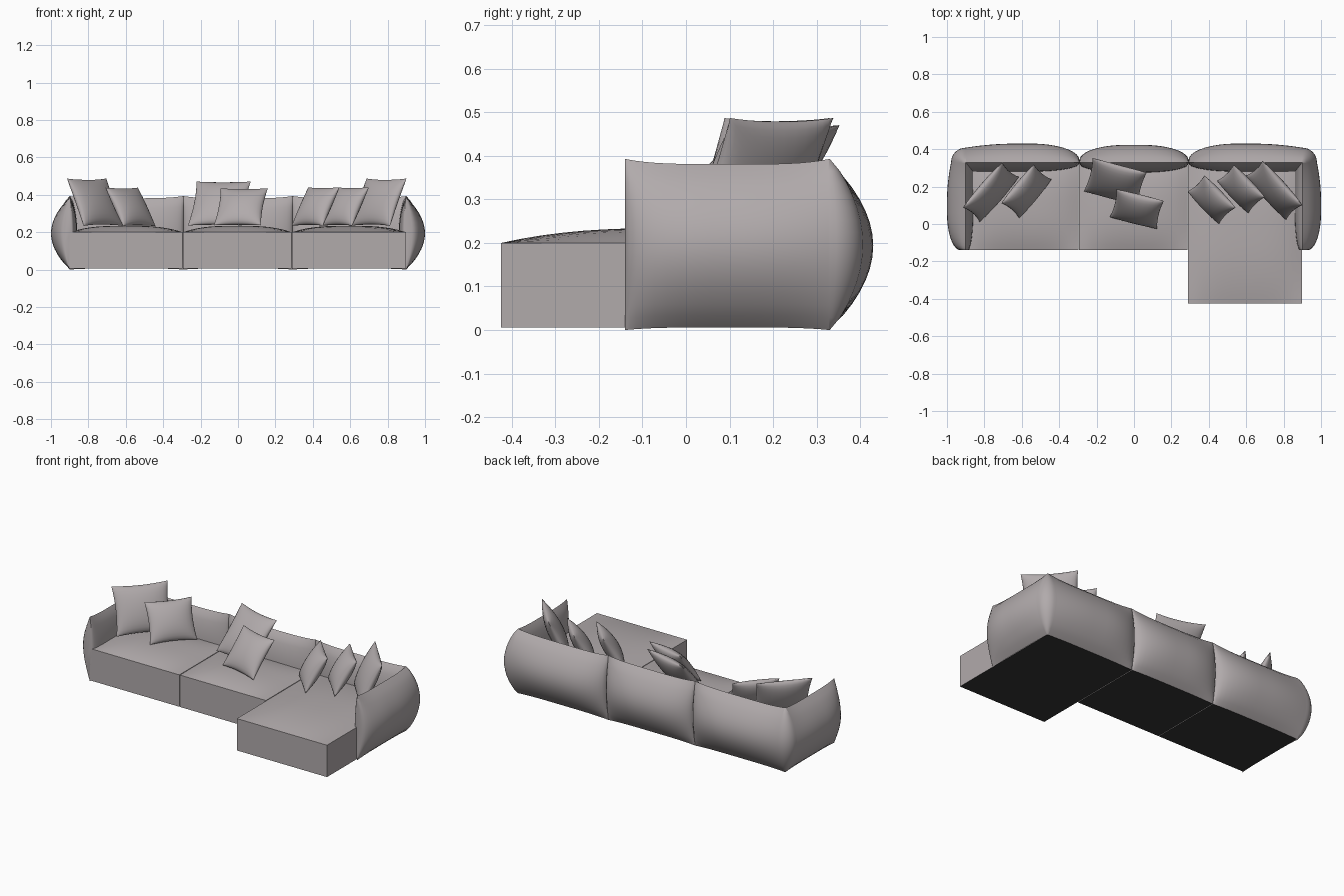
import bpy, bmesh, math
from math import radians, sin, cos, pi, sqrt
from mathutils import Vector, Matrix

if "Cube" in bpy.data.objects:
    bpy.data.objects.remove(bpy.data.objects["Cube"])


def material(name, rgb):
    m = bpy.data.materials.new(name)
    m.diffuse_color = (*rgb, 1)
    m.use_nodes = True
    m.node_tree.nodes["Principled BSDF"].inputs["Base Color"].default_value = m.diffuse_color
    return m


FABRIC = material("warm_grey_fabric", (0.44, 0.405, 0.41))
DARK = material("dark_underside", (0.035, 0.035, 0.035))


def finish(bm, name, angle=40):
    bmesh.ops.remove_doubles(bm, verts=bm.verts, dist=0.0003)
    bmesh.ops.recalc_face_normals(bm, faces=bm.faces)
    me = bpy.data.meshes.new(name)
    bm.to_mesh(me)
    bm.free()
    ob = bpy.data.objects.new(name, me)
    bpy.context.collection.objects.link(ob)
    me.materials.append(FABRIC)
    bpy.ops.object.select_all(action='DESELECT')
    ob.select_set(True)
    bpy.context.view_layer.objects.active = ob
    bpy.ops.object.shade_smooth_by_angle(angle=radians(angle))
    return ob


# Seat block: straight sides, gently crowned top, dark underside
def seat(name, x0, x1, y0, y1):
    bm = bmesh.new()
    bmesh.ops.create_grid(bm, x_segments=16, y_segments=16, size=1)
    for v in bm.verts:
        a, b = v.co.x, v.co.y
        crown = (1 - abs(a) ** 3) * (1 - abs(b) ** 2.5)
        v.co = ((x0 + x1) / 2 + a * (x1 - x0) / 2,
                (y0 + y1) / 2 + b * (y1 - y0) / 2, 0.2 + 0.034 * crown)
    rim = [e for e in bm.edges if e.is_boundary]
    new = bmesh.ops.extrude_edge_only(bm, edges=rim)["geom"]
    for v in (g for g in new if isinstance(g, bmesh.types.BMVert)):
        v.co.z = 0.006
    bmesh.ops.contextual_create(
        bm, geom=[g for g in new if isinstance(g, bmesh.types.BMEdge) and g.is_boundary])
    ob = finish(bm, name, 30)
    ob.data.materials.append(DARK)
    for p in ob.data.polygons:
        if p.normal.z < -0.9:
            p.material_index = 1


# Padded backrest: lens section swept along stations (base, outward, bulge, inward, lift)
def padded_sweep(name, stations, rows=14):
    bm = bmesh.new()
    rings = []
    for base, out, bulge, inward, lift in stations:
        ring = []
        for k in range(2 * rows):
            t = k / rows if k <= rows else 2 - k / rows
            f = max(0.0, sin(pi * t))
            off = out * bulge * f ** 0.8 if k <= rows else inward * f ** 0.6
            z0, z1 = 0.006 - 0.006 * lift, 0.381 + 0.012 * lift
            ring.append(bm.verts.new((base[0] + off.x, base[1] + off.y, z0 + (z1 - z0) * t)))
        rings.append(ring)
    n = 2 * rows
    for r, s in zip(rings, rings[1:]):
        for k in range(n):
            bm.faces.new((r[k], r[(k + 1) % n], s[(k + 1) % n], s[k]))
    bm.faces.new(rings[0])
    bm.faces.new(rings[-1])
    finish(bm, name)


def rise(a, floor=0.12):
    x = min(1, a / 0.42)
    return floor + (1 - floor) * sqrt(1 - (1 - x) ** 2)


def lift(a):
    return abs(2 * a - 1) ** 4


STEPS = [(1 - cos(pi * i / 20)) / 2 for i in range(21)]
SPLIT, SIDE, REAR, FRONT = 0.292, 0.9, 0.33, -0.14


# L-shaped corner module: arm, rounded corner, back
def corner_module(name, s):
    st = []

    def bulge(a, floor):
        return 0.1 * rise(a, floor) - 0.022 * max(0, (a - 0.55) / 0.45) ** 2

    for a in STEPS:
        y = FRONT + (REAR - FRONT) * a
        inn = Vector((-s * 0.04 * rise(a, 0.3), -0.05 * max(0, (a - 0.8) / 0.2)))
        st.append(((s * SIDE, y), Vector((s, 0)), bulge(a, 0.28), inn, lift(a)))
    for i in range(1, 8):
        q = pi / 2 * i / 8
        st.append(((s * SIDE, REAR), Vector((s * cos(q), sin(q))), 0.078,
                   Vector((-s * 0.04, -0.05)), 1))
    for a in reversed(STEPS):
        x = SPLIT + (SIDE - SPLIT) * a
        inn = Vector((-s * 0.04 * max(0, (a - 0.8) / 0.2), -0.05 * rise(a)))
        st.append(((s * x, REAR), Vector((0, 1)), bulge(a, 0.12), inn, lift(a)))
    padded_sweep(name, st)


# Scatter pillow: pinched corners, bulging faces
def pillow(name, loc, yaw, lean, w, h, thick=0.09, n=14):
    bm = bmesh.new()
    for side in (-1, 1):
        made = bmesh.ops.create_grid(bm, x_segments=n, y_segments=n, size=1)["verts"]
        for v in made:
            a, b = sin(v.co.x * pi / 2), sin(v.co.y * pi / 2)
            puff = (max(0, 1 - a * a) * max(0, 1 - b * b)) ** 0.5
            v.co = (a * w / 2 * (1 - 0.07 * (1 - b * b)),
                    side * thick / 2 * puff,
                    b * h / 2 * (1 - 0.07 * (1 - a * a)))
    bm.transform(Matrix.Translation(loc) @ Matrix.Rotation(radians(yaw), 4, 'Z')
                 @ Matrix.Rotation(radians(-lean), 4, 'X'))
    finish(bm, name, 60)


# Seats
seat("left_seat", -0.9, -0.297, -0.14, 0.33)
seat("middle_seat", -0.293, 0.286, -0.14, 0.33)
seat("chaise_seat", 0.29, 0.897, -0.425, 0.33)

# Backs and arms
corner_module("left_back_and_arm", -1)
corner_module("right_back_and_arm", 1)
padded_sweep("middle_back", [
    ((-SPLIT + 2 * SPLIT * a, REAR), Vector((0, 1)), 0.093 * rise(min(a, 1 - a)),
     Vector((0, -0.055 * rise(min(a, 1 - a)))), lift(a)) for a in STEPS])

# Pillows: location, yaw, lean, width, height
for name, loc, yaw, lean, w, h in (
        ("left_large_pillow", (-0.765, 0.17, 0.36), 49, 25, 0.32, 0.28),
        ("left_small_pillow", (-0.575, 0.175, 0.335), 50, 31, 0.27, 0.24),
        ("middle_large_pillow", (-0.1, 0.225, 0.353), -15, 38, 0.30, 0.30),
        ("middle_small_pillow", (0.015, 0.08, 0.335), -14, 38, 0.26, 0.25),
        ("chaise_front_pillow", (0.415, 0.13, 0.337), -46, 31, 0.24, 0.24),
        ("chaise_middle_pillow", (0.572, 0.187, 0.337), -46, 31, 0.24, 0.24),
        ("chaise_large_pillow", (0.75, 0.18, 0.36), -48, 25, 0.32, 0.28)):
    pillow(name, loc, yaw, lean, w, h)
